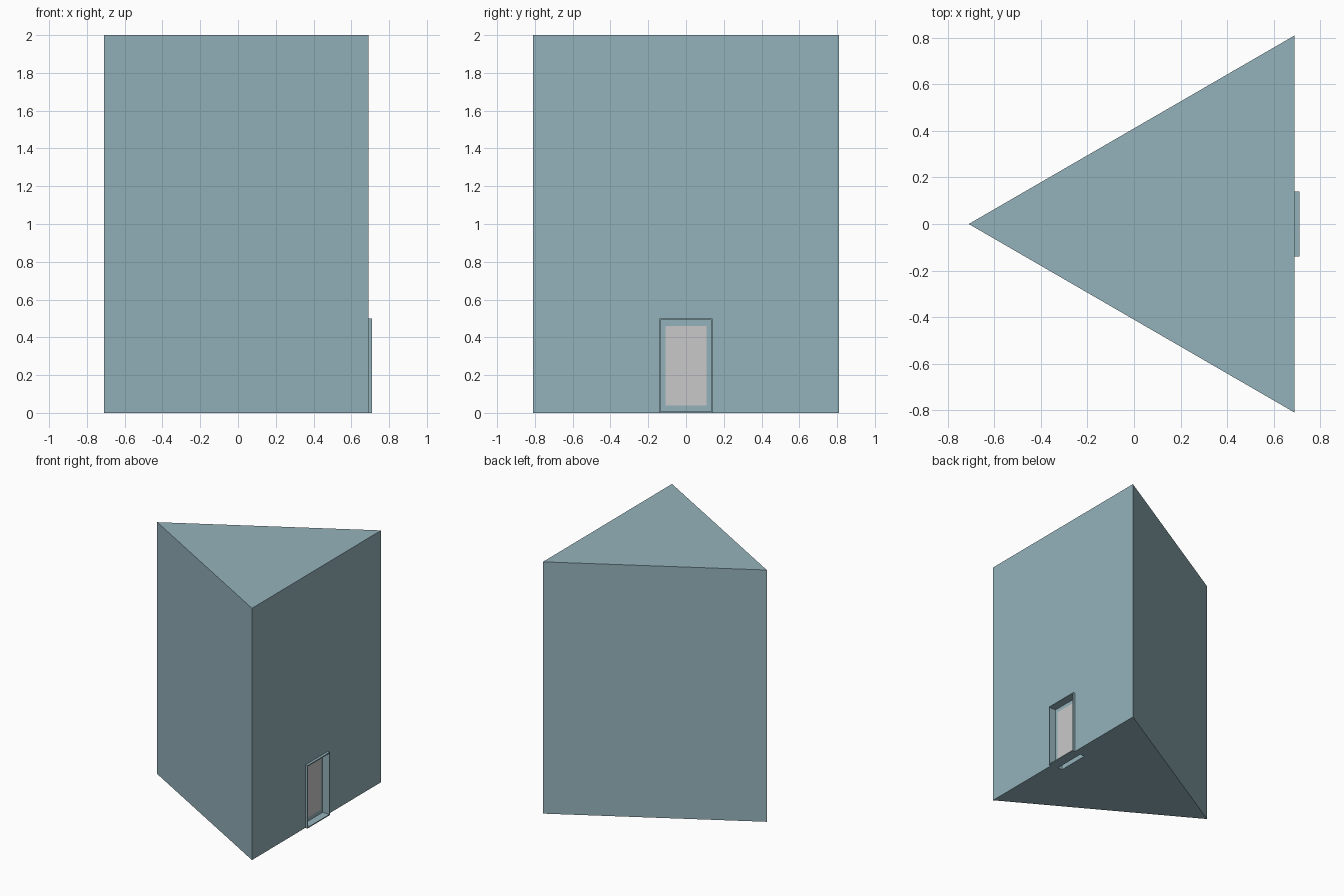
import bpy, bmesh

if "Cube" in bpy.data.objects:
    bpy.data.objects.remove(bpy.data.objects["Cube"])


def material(name, rgb):
    m = bpy.data.materials.new(name)
    m.diffuse_color = (*rgb, 1)
    m.use_nodes = True
    m.node_tree.nodes["Principled BSDF"].inputs["Base Color"].default_value = m.diffuse_color
    return m


blue = material("dusty blue", (0.296, 0.448, 0.497))
grey = material("light grey", (0.584, 0.584, 0.584))


def prism(name, outline, z0, z1, mat):
    """Extrude a counter-clockwise xy outline from z0 to z1."""
    bm = bmesh.new()
    face = bm.faces.new([bm.verts.new((x, y, z0)) for x, y in outline])
    top = bmesh.ops.extrude_face_region(bm, geom=[face])["geom"]
    verts = [v for v in top if isinstance(v, bmesh.types.BMVert)]
    bmesh.ops.translate(bm, verts=verts, vec=(0, 0, z1 - z0))
    bmesh.ops.recalc_face_normals(bm, faces=bm.faces[:])
    me = bpy.data.meshes.new(name)
    bm.to_mesh(me)
    bm.free()
    me.materials.append(mat)
    ob = bpy.data.objects.new(name, me)
    bpy.context.collection.objects.link(ob)
    return ob


def box(name, x0, x1, half_y, z0, z1, mat):
    return prism(name, [(x0, -half_y), (x1, -half_y), (x1, half_y), (x0, half_y)], z0, z1, mat)


def cut(target, cutter):
    mod = target.modifiers.new("cut", "BOOLEAN")
    mod.operation = "DIFFERENCE"
    mod.solver = "EXACT"
    mod.object = cutter
    bpy.context.view_layer.objects.active = target
    bpy.ops.object.modifier_apply(modifier=mod.name)


# Triangular tower and projecting door surround
tower = prism("tower", [(-0.71, 0), (0.69, -0.81), (0.69, 0.81)], 0, 2, blue)
surround = box("door_surround", 0.69, 0.71, 0.14, 0, 0.5, blue)

# Doorway recess and the shallow slot under the door
recess = box("recess_cutter", 0.65, 0.75, 0.134, 0.008, 0.492, blue)
slot = box("slot_cutter", 0.59, 0.63, 0.13, -0.05, 0.04, blue)
cut(tower, recess)
cut(surround, recess)
cut(tower, slot)
for helper in (recess, slot):
    bpy.data.objects.remove(helper)

# Grey door panel on the back of the recess
box("door_panel", 0.648, 0.653, 0.108, 0.04, 0.46, grey)
